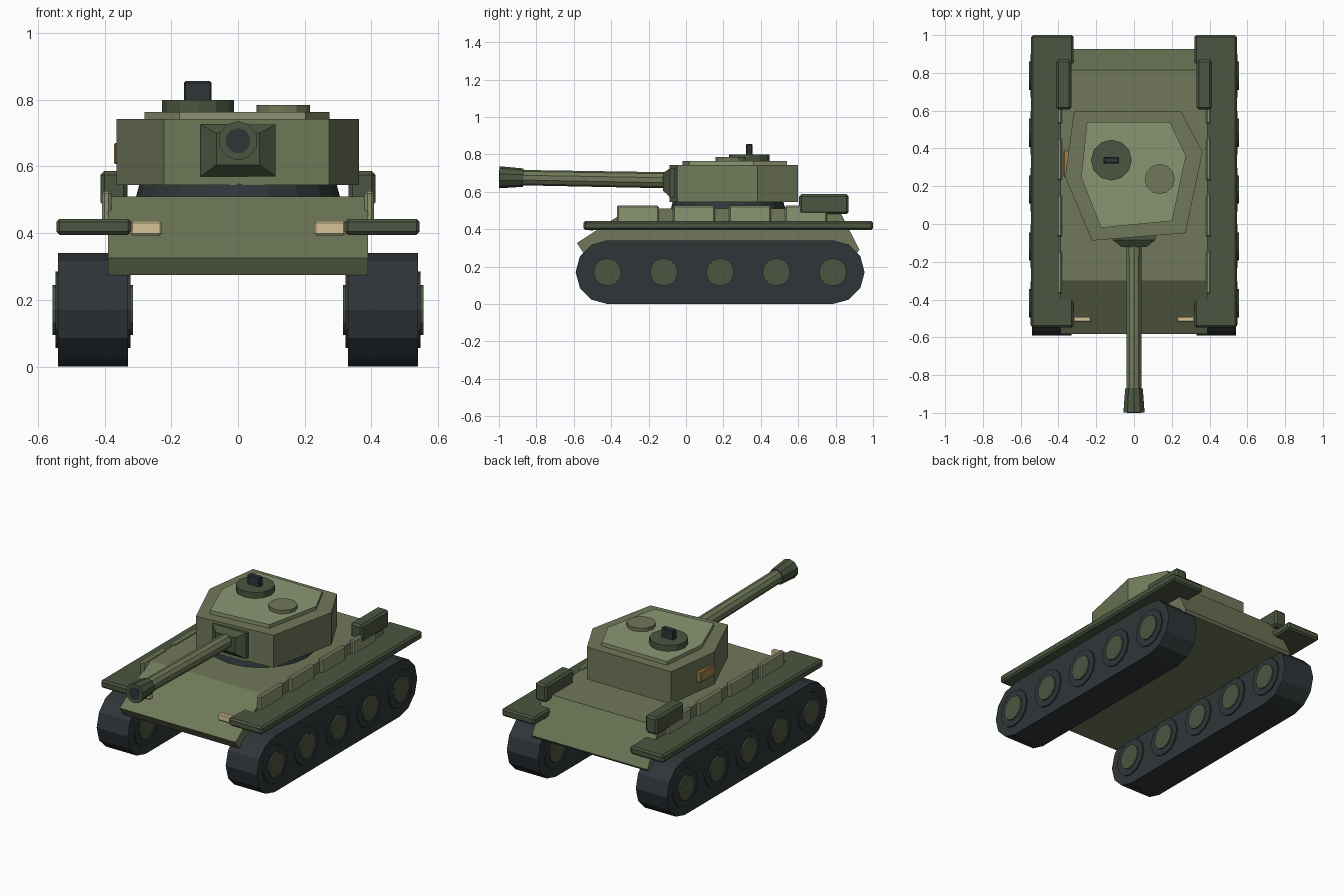
import bpy, bmesh, math
from mathutils import Vector, Matrix

if "Cube" in bpy.data.objects:
    bpy.data.objects.remove(bpy.data.objects["Cube"])


def material(name, rgb):
    m = bpy.data.materials.new(name)
    m.diffuse_color = (*rgb, 1)
    m.use_nodes = True
    m.node_tree.nodes["Principled BSDF"].inputs["Base Color"].default_value = m.diffuse_color
    return m


GREEN = material("olive", (0.16, 0.19, 0.10))
LIGHT = material("light_olive", (0.26, 0.30, 0.17))
DARK = material("dark_green", (0.07, 0.09, 0.05))
STEEL = material("dark_steel", (0.028, 0.036, 0.040))
TAN = material("lamp_tan", (0.67, 0.55, 0.31))
BROWN = material("ochre", (0.36, 0.23, 0.07))


def finish(bm, name, mat, bevel=0):
    bmesh.ops.recalc_face_normals(bm, faces=bm.faces)
    me = bpy.data.meshes.new(name)
    bm.to_mesh(me)
    bm.free()
    me.materials.append(mat)
    ob = bpy.data.objects.new(name, me)
    bpy.context.collection.objects.link(ob)
    if bevel:
        mod = ob.modifiers.new("bevel", 'BEVEL')
        mod.width = bevel
        mod.segments = 1
    return ob


def loft(name, loop_a, loop_b, mat, bevel=0):
    """Closed solid between two matching loops."""
    bm = bmesh.new()
    a = [bm.verts.new(p) for p in loop_a]
    b = [bm.verts.new(p) for p in loop_b]
    bm.faces.new(a)
    bm.faces.new(b)
    for i in range(len(a)):
        j = (i + 1) % len(a)
        bm.faces.new((a[i], a[j], b[j], b[i]))
    return finish(bm, name, mat, bevel)


def side_prism(name, yz, x0, x1, mat):
    return loft(name, [(x0, y, z) for y, z in yz], [(x1, y, z) for y, z in yz], mat)


def flat_prism(name, xy, z0, z1, mat):
    return loft(name, [(x, y, z0) for x, y in xy], [(x, y, z1) for x, y in xy], mat)


def box(name, x, y, z, mat, bevel=0):
    quad = [(x[0], y[0]), (x[1], y[0]), (x[1], y[1]), (x[0], y[1])]
    return loft(name, [(*p, z[0]) for p in quad], [(*p, z[1]) for p in quad], mat, bevel)


def rod(name, p0, p1, r0, r1, sides, mat, bevel=0):
    p0, p1 = Vector(p0), Vector(p1)
    d = p1 - p0
    m = Matrix.Translation((p0 + p1) / 2) @ d.to_track_quat('Z', 'Y').to_matrix().to_4x4()
    bm = bmesh.new()
    bmesh.ops.create_cone(bm, cap_ends=True, segments=sides, radius1=r0, radius2=r1,
                          depth=d.length, matrix=m)
    return finish(bm, name, mat, bevel)


# hull
side_prism("hull", [(-0.55, 0.275), (-0.583, 0.326), (-0.30, 0.51), (0.815, 0.51),
                    (0.927, 0.29), (0.915, 0.275)], -0.39, 0.39, GREEN)

# track outline: two half circles joined by straight runs
R, FRONT, REAR = 0.17, -0.42, 0.785
outline = []
for centre, start in ((REAR, -90), (FRONT, 90)):
    for k in range(7):
        a = math.radians(start + 30 * k)
        outline.append((centre + R * math.cos(a), R + R * math.sin(a)))

for s, side in ((1, "right"), (-1, "left")):
    side_prism(f"track_{side}", outline, s * 0.33, s * 0.54, STEEL)
    # road wheels
    for i in range(5):
        y = FRONT + (REAR - FRONT) * i / 4
        rod(f"wheel_{side}_{i}", (s * 0.322, y, R), (s * 0.548, y, R), 0.115, 0.115, 12, STEEL)
        rod(f"hub_{side}_{i}", (s * 0.315, y, R), (s * 0.557, y, R), 0.075, 0.075, 12, DARK)
    # fender, lamp and stowage box
    box(f"fender_{side}", (s * 0.32, s * 0.545), (-0.548, 1.0), (0.395, 0.443), DARK, 0.01)
    box(f"headlight_{side}", (s * 0.228, s * 0.322), (-0.52, -0.49), (0.393, 0.436), TAN, 0.006)
    box(f"rear_box_{side}", (s * 0.332, s * 0.412), (0.605, 0.87), (0.48, 0.587), DARK, 0.012)
    # side armour panels
    for i in range(4):
        y = -0.37 + 0.3 * i
        box(f"side_panel_{side}_{i}", (s * 0.38, s * 0.408), (y, y + 0.225),
            (0.435, 0.527), LIGHT, 0.008)

# turret
rod("turret_ring", (0, 0.225, 0.505), (0, 0.225, 0.55), 0.307, 0.295, 20, STEEL)
flat_prism("turret", [(-0.317, 0.598), (0.249, 0.598), (0.363, 0.381), (0.273, -0.048),
                      (-0.222, -0.088), (-0.365, 0.249)], 0.545, 0.742, GREEN)
flat_prism("turret_roof", [(-0.249, 0.54), (0.19, 0.54), (0.275, 0.36), (0.202, 0.016),
                           (-0.175, -0.02), (-0.28, 0.249)], 0.74, 0.764, LIGHT)
box("turret_marker", (-0.372, -0.335), (0.25, 0.39), (0.608, 0.671), BROWN, 0.004)

# commander cupola, periscope and loader hatch
rod("cupola", (-0.12, 0.338, 0.76), (-0.12, 0.338, 0.80), 0.108, 0.108, 12, DARK)
box("periscope", (-0.162, -0.079), (0.32, 0.355), (0.795, 0.856), STEEL, 0.005)
rod("loader_hatch", (0.136, 0.238, 0.76), (0.136, 0.238, 0.785), 0.08, 0.08, 12, GREEN)


# gun
def rect(x, y, z0, z1):
    return [(-x, y, z0), (x, y, z0), (x, y, z1), (-x, y, z1)]


loft("mantlet", rect(0.113, -0.085, 0.57, 0.726), rect(0.113, -0.03, 0.57, 0.726), DARK)
loft("mantlet_front", rect(0.113, -0.085, 0.57, 0.726), rect(0.065, -0.122, 0.605, 0.70), DARK)


def on_gun(y):
    return (0, y, 0.661 - 0.018 * (y + 0.08))


rod("barrel", on_gun(-0.08), on_gun(-0.90), 0.043, 0.041, 10, GREEN)
rod("muzzle", on_gun(-0.87), on_gun(-0.998), 0.049, 0.059, 10, DARK)
rod("bore", on_gun(-0.95), on_gun(-1.0), 0.038, 0.038, 10, STEEL)
